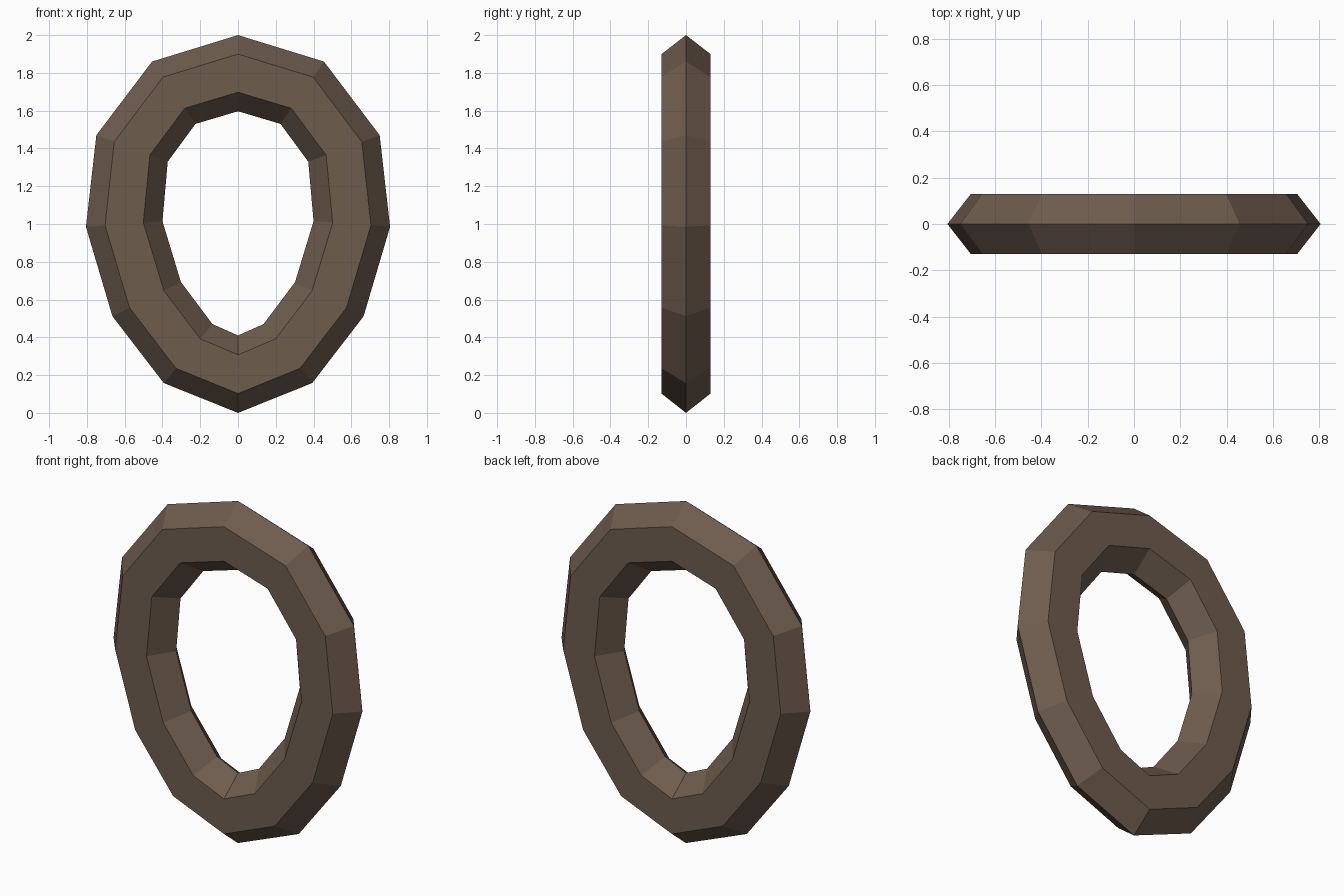
import bpy
import bmesh
from mathutils import Vector

cube = bpy.data.objects.get("Cube")
if cube:
    bpy.data.objects.remove(cube, do_unlink=True)

# Brown material
brown = bpy.data.materials.new("dull brown")
color = (0.156, 0.107, 0.076, 1.0)
brown.use_nodes = True
brown.diffuse_color = color
bsdf = next(n for n in brown.node_tree.nodes if n.type == 'BSDF_PRINCIPLED')
bsdf.inputs["Base Color"].default_value = color
bsdf.inputs["Roughness"].default_value = 0.8

# Half outlines of the egg-shaped ring, top to bottom (x, z)
outer_half = [(0, 2), (0.455, 1.86), (0.75, 1.47), (0.805, 0.985),
              (0.665, 0.512), (0.393, 0.158), (0, 0)]
inner_half = [(0, 1.597), (0.225, 1.53), (0.372, 1.33), (0.4, 1.015),
              (0.302, 0.692), (0.135, 0.47), (0, 0.41)]

# Hexagonal cross-section: (fraction from outer to inner ridge, y)
half_depth = 0.13
section = [(0, 0), (0.25, -half_depth), (0.75, -half_depth),
           (1, 0), (0.75, half_depth), (0.25, half_depth)]


def mirrored(half):
    """Close a half outline by mirroring it across x = 0."""
    points = half + [(-x, z) for x, z in half[-2:0:-1]]
    return [Vector((x, 0, z)) for x, z in points]


# Sweep the section round the ring
bm = bmesh.new()
rings = []
for outer, inner in zip(mirrored(outer_half), mirrored(inner_half)):
    rings.append([bm.verts.new(outer.lerp(inner, t) + Vector((0, y, 0)))
                  for t, y in section])
for i, ring in enumerate(rings):
    following = rings[(i + 1) % len(rings)]
    for j in range(len(section)):
        k = (j + 1) % len(section)
        bm.faces.new((ring[j], ring[k], following[k], following[j]))
bmesh.ops.recalc_face_normals(bm, faces=bm.faces)

mesh = bpy.data.meshes.new("oval_ring")
bm.to_mesh(mesh)
bm.free()
mesh.materials.append(brown)
oval_ring = bpy.data.objects.new("oval_ring", mesh)
bpy.context.collection.objects.link(oval_ring)
